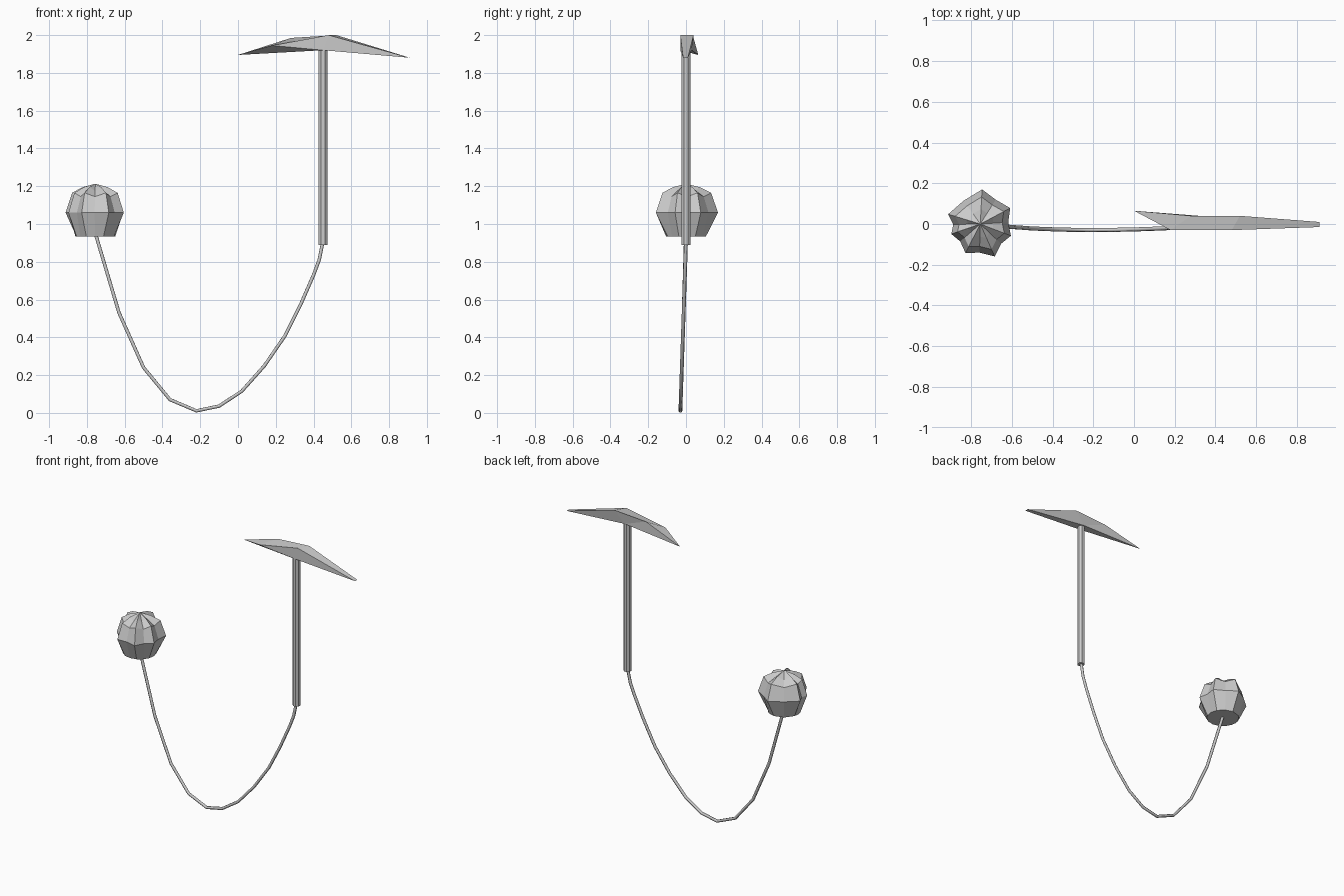
import bpy
from math import radians, cos, sin

if "Cube" in bpy.data.objects:
    bpy.data.objects.remove(bpy.data.objects["Cube"])


def mesh_object(name, verts, faces):
    mesh = bpy.data.meshes.new(name)
    mesh.from_pydata(verts, [], faces)
    mesh.update()
    obj = bpy.data.objects.new(name, mesh)
    bpy.context.collection.objects.link(obj)
    return obj


# Handle: slim octagonal shaft
bpy.ops.mesh.primitive_cylinder_add(vertices=8, radius=0.025, depth=1.06,
                                    location=(0.45, 0, 1.42),
                                    rotation=(0, 0, radians(22.5)))
bpy.context.object.name = "handle"

# Pick head: bent left spike, chisel-like right spike
head = [(0, .065, 1.895), (.18, -.03, 1.945), (.28, .04, 1.985),
        (.48, -.03, 2.0), (.52, .04, 2.0), (.45, -.03, 1.92),
        (.45, .03, 1.92), (.91, -.015, 1.88), (.91, .01, 1.88)]
mesh_object("pick_head", head,
            [(0, 1, 2), (1, 3, 4, 2), (3, 7, 8, 4),
             (0, 5, 1), (1, 5, 3), (3, 5, 7),
             (0, 2, 6), (2, 4, 6), (4, 8, 6),
             (0, 6, 5), (5, 6, 8, 7)])

# Rope: hanging tube, leaning slightly forward at its lowest point
path = [(-.755, .95), (-.63, .53), (-.5, .24), (-.36, .07), (-.22, .011),
        (-.1, .036), (.02, .115), (.14, .25), (.25, .41), (.33, .57),
        (.4, .73), (.43, .81), (.45, .91)]
curve = bpy.data.curves.new("rope", 'CURVE')
curve.dimensions = '3D'
curve.bevel_depth = 0.01
curve.bevel_resolution = 1
curve.use_fill_caps = True
spline = curve.splines.new('POLY')
spline.points.add(len(path) - 1)
for p, (x, z) in zip(spline.points, path):
    p.co = (x, -0.03 * max(0, 1 - z / 0.9), z, 1)
bpy.context.collection.objects.link(bpy.data.objects.new("rope", curve))

# Weight: irregular fluted ball with a flat base
lobes = [(28, .172), (87, .175), (163, .17), (199, .155),
         (243, .165), (294, .18), (339, .166)]
spokes = []
for i, (a, r) in enumerate(lobes):
    b, s = lobes[(i + 1) % len(lobes)]
    gap = (b - a) % 360
    spokes += [(a, r, 1.0), (a + gap / 2, (r + s) / 2, 0.84)]
cx, n = -0.755, len(spokes)
# rows: radius scale, height, how strongly the flutes show
rows = [(.63, .935, 0), (.97, 1.06, 1), (.76, 1.165, 1), (.42, 1.195, .9)]
verts, faces = [], []
for scale, z, flute in rows:
    for a, r, dip in spokes:
        rad = (r if flute else .168) * scale * (1 - flute * (1 - dip))
        dz = -.02 * (1 - dip) / .16 if z > 1.1 else 0
        verts.append((cx + rad * cos(radians(a)), rad * sin(radians(a)), z + dz))
verts.append((cx, 0, 1.213))
for k in range(len(rows) - 1):
    for i in range(n):
        j = (i + 1) % n
        faces.append((k * n + i, k * n + j, (k + 1) * n + j, (k + 1) * n + i))
last = (len(rows) - 1) * n
faces += [(last + i, last + (i + 1) % n, len(verts) - 1) for i in range(n)]
faces.append(tuple(reversed(range(n))))
mesh_object("fluted_weight", verts, faces)
